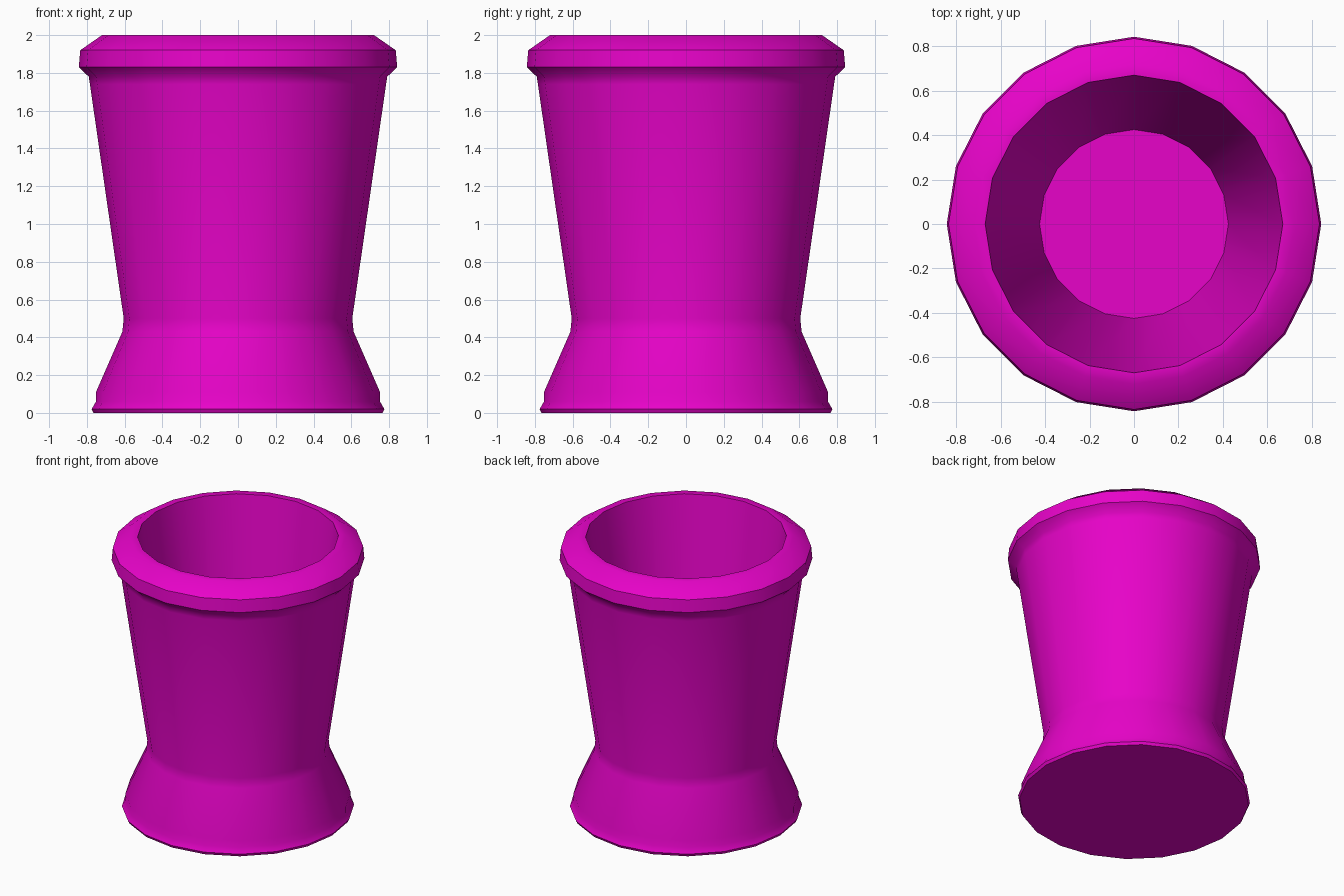
import bpy, bmesh, math

if "Cube" in bpy.data.objects:
    bpy.data.objects.remove(bpy.data.objects["Cube"])

SIDES = 20

# Profile (radius, height): underside edge, foot, waist, body, rim, inner wall, inner floor
profile = [
    (0.765, 0.0), (0.775, 0.02), (0.752, 0.06), (0.752, 0.11),
    (0.612, 0.43), (0.605, 0.50),
    (0.784, 1.74), (0.79, 1.78), (0.843, 1.83), (0.835, 1.92), (0.72, 2.0),
    (0.67, 2.0), (0.425, 0.10),
]

# Lathe the profile into rings of faces
bm = bmesh.new()
rings = []
for r, z in profile:
    ring = []
    for i in range(SIDES):
        a = 2 * math.pi * i / SIDES
        ring.append(bm.verts.new((r * math.cos(a), r * math.sin(a), z)))
    rings.append(ring)
for low, high in zip(rings, rings[1:]):
    for i in range(SIDES):
        j = (i + 1) % SIDES
        bm.faces.new((low[i], low[j], high[j], high[i]))

# Underside and inner floor
bm.faces.new(rings[0][::-1])
bm.faces.new(rings[-1])
bmesh.ops.recalc_face_normals(bm, faces=bm.faces)

mesh = bpy.data.meshes.new("flower_pot")
bm.to_mesh(mesh)
bm.free()
pot = bpy.data.objects.new("flower_pot", mesh)
bpy.context.collection.objects.link(pot)

# Magenta glaze
mat = bpy.data.materials.new("magenta")
mat.diffuse_color = (0.8, 0.001, 0.58, 1)
mat.use_nodes = True
mat.node_tree.nodes["Principled BSDF"].inputs["Base Color"].default_value = mat.diffuse_color
mesh.materials.append(mat)

# Smooth sides with sharp rim edges
bpy.context.view_layer.objects.active = pot
pot.select_set(True)
bpy.ops.object.shade_smooth_by_angle(angle=math.radians(42))
